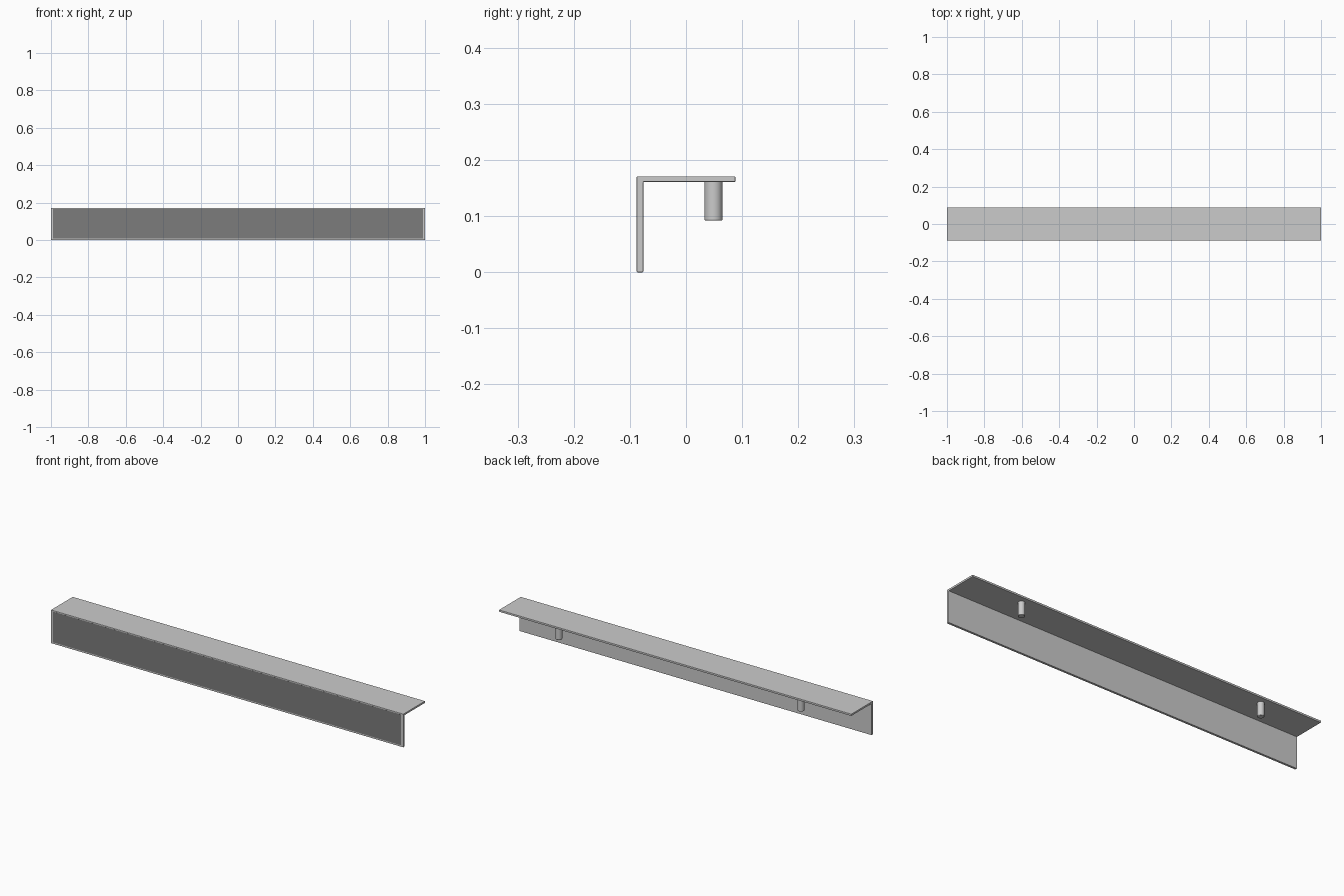
import bpy, bmesh

if "Cube" in bpy.data.objects:
    bpy.data.objects.remove(bpy.data.objects["Cube"])

def bevel(obj, width, segments=2):
    mod = obj.modifiers.new("edge_bevel", 'BEVEL')
    mod.width = width
    mod.segments = segments
    mod.limit_method = 'ANGLE'

def new_object(name, bm):
    bmesh.ops.recalc_face_normals(bm, faces=bm.faces)
    mesh = bpy.data.meshes.new(name)
    bm.to_mesh(mesh)
    bm.free()
    obj = bpy.data.objects.new(name, mesh)
    bpy.context.collection.objects.link(obj)
    return obj

# L-shaped rail: profile in (y, z), extruded along x
profile = [(-0.088, 0), (-0.076, 0), (-0.076, 0.161),
           (0.088, 0.161), (0.088, 0.171), (-0.088, 0.171)]
bm = bmesh.new()
face = bm.faces.new([bm.verts.new((-1, y, z)) for y, z in profile])
ext = bmesh.ops.extrude_face_region(bm, geom=[face])
verts = [g for g in ext["geom"] if isinstance(g, bmesh.types.BMVert)]
bmesh.ops.translate(bm, verts=verts, vec=(2, 0, 0))
bevel(new_object("angle_rail", bm), 0.0015)

# Dark inlay, practically flush with the front face
dark = bpy.data.materials.new("dark_grey")
dark.diffuse_color = (0.2, 0.2, 0.2, 1)
dark.use_nodes = True
dark.node_tree.nodes["Principled BSDF"].inputs["Base Color"].default_value = dark.diffuse_color
bm = bmesh.new()
bmesh.ops.create_cube(bm, size=1)
bmesh.ops.scale(bm, verts=bm.verts, vec=(1.976, 0.002, 0.157))
bmesh.ops.translate(bm, verts=bm.verts, vec=(0, -0.0872, 0.0865))
panel = new_object("front_panel", bm)
panel.data.materials.append(dark)

# Two mounting pegs hanging under the top flange
for side, x in (("left", -0.687), ("right", 0.687)):
    bpy.ops.mesh.primitive_cylinder_add(vertices=32, radius=0.016, depth=0.072,
                                        location=(x, 0.049, 0.128))
    peg = bpy.context.object
    peg.name = side + "_peg"
    bevel(peg, 0.002)
    bpy.ops.object.shade_smooth_by_angle()
